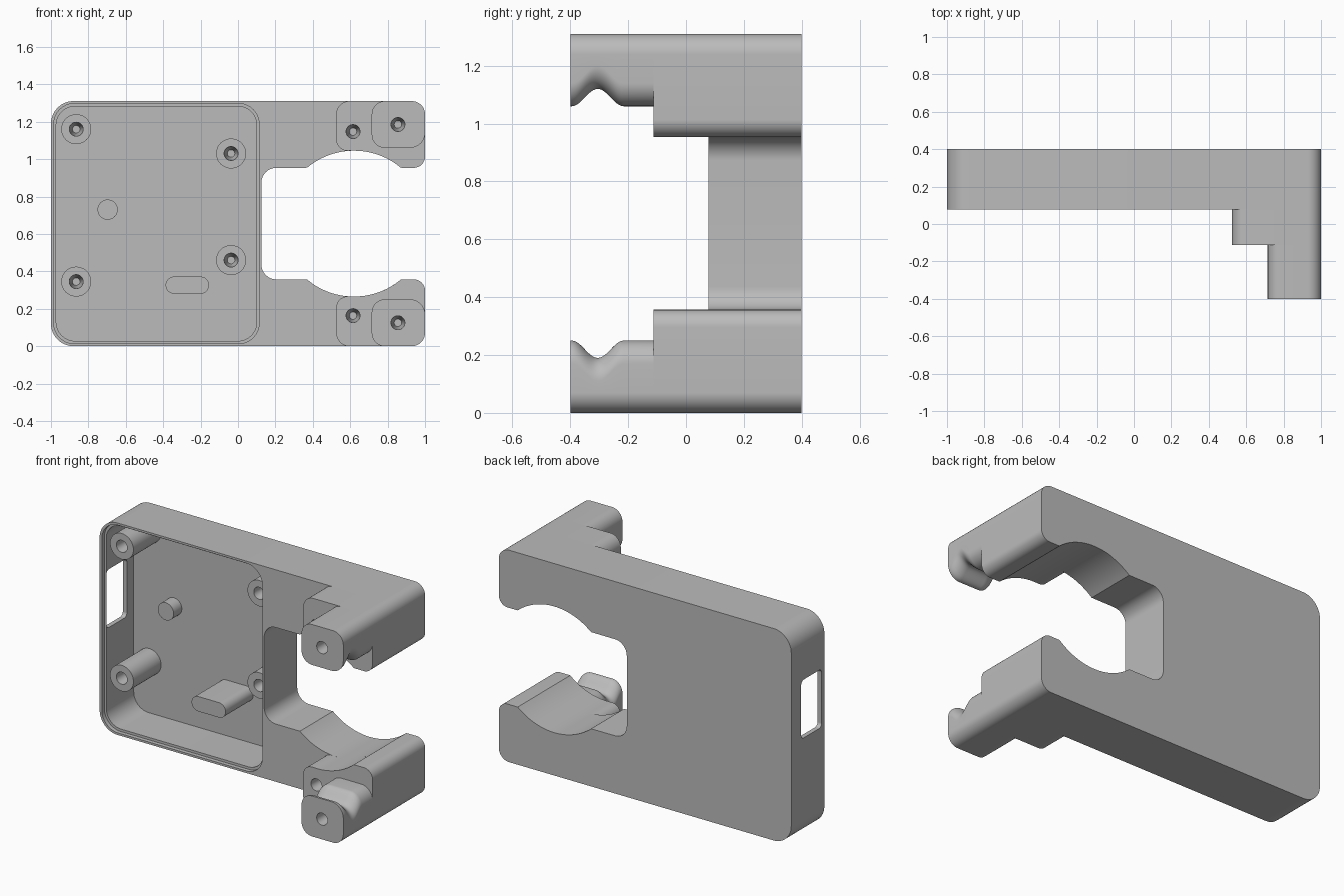
import bpy, bmesh, math
from mathutils import Vector

cube = bpy.data.objects.get("Cube")
if cube:
    bpy.data.objects.remove(cube, do_unlink=True)

HEIGHT = 1.31
FRONT, FLOOR, BACK = 0.077, 0.37, 0.4      # body depth planes
STEP_Y, TIP_Y = -0.113, -0.4               # clamp arm step planes

grey = bpy.data.materials.new("plain grey")
grey.use_nodes = True
grey.diffuse_color = (0.5, 0.5, 0.5, 1)
grey.node_tree.nodes["Principled BSDF"].inputs["Base Color"].default_value = (0.5, 0.5, 0.5, 1)


def rounded(corners, n=10):
    """Outline from (x, z, radius) corners, with true arc fillets."""
    pts = []
    for i, (x, z, r) in enumerate(corners):
        p = Vector((x, z))
        if r == 0:
            pts.append(p)
            continue
        u = (Vector(corners[i - 1][:2]) - p).normalized()
        v = (Vector(corners[(i + 1) % len(corners)][:2]) - p).normalized()
        half = u.angle(v) / 2
        c = p + (u + v).normalized() * (r / math.sin(half))
        d0, d1 = p + u * (r / math.tan(half)) - c, p + v * (r / math.tan(half)) - c
        pts += [c + d0.lerp(d1, k / n).normalized() * r for k in range(n + 1)]
    return pts


def box(x0, x1, z0, z1, r):
    return rounded([(x0, z0, r), (x1, z0, r), (x1, z1, r), (x0, z1, r)])


def disc(x, z, r, n=40):
    return [Vector((x + r * math.cos(math.tau * k / n), z + r * math.sin(math.tau * k / n)))
            for k in range(n)]


def flip(pts):
    return [Vector((p.x, HEIGHT - p.y)) for p in pts]


def loft(name, sections):
    """Solid through outlines given as (y, points in x and z)."""
    bm = bmesh.new()
    rings = [[bm.verts.new((p.x, y, p.y)) for p in pts] for y, pts in sections]
    for a, b in zip(rings, rings[1:]):
        for i in range(len(a)):
            j = (i + 1) % len(a)
            bm.faces.new((a[i], a[j], b[j], b[i]))
    bm.faces.new(rings[0])
    bm.faces.new(rings[-1])
    bmesh.ops.recalc_face_normals(bm, faces=bm.faces)
    mesh = bpy.data.meshes.new(name)
    bm.to_mesh(mesh)
    bm.free()
    mesh.materials.append(grey)
    ob = bpy.data.objects.new(name, mesh)
    bpy.context.collection.objects.link(ob)
    return ob


def prism(name, pts, y0, y1):
    return loft(name, [(y0, pts), (y1, pts)])


def activate(ob):
    bpy.ops.object.select_all(action='DESELECT')
    ob.select_set(True)
    bpy.context.view_layer.objects.active = ob


def cut(ob, cutter):
    cutter.hide_render = True
    mod = ob.modifiers.new("cut", 'BOOLEAN')
    mod.operation, mod.solver, mod.object = 'DIFFERENCE', 'EXACT', cutter
    activate(ob)
    bpy.ops.object.modifier_apply(modifier=mod.name)
    bpy.data.objects.remove(cutter, do_unlink=True)


def screw_hole(ob, x, z, y, depth):
    cut(ob, loft("hole_cutter", [(y - 0.02, disc(x, z, 0.038)), (y + 0.03, disc(x, z, 0.036)),
                                 (y + depth, disc(x, z, 0.02))]))


def grip_arc(start, end, n=28):
    """Round bite in the lower jaw, by angle in degrees."""
    return [(0.62 + 0.39 * math.cos(a), 0.655 + 0.39 * math.sin(a), 0)
            for a in (math.radians(start + (end - start) * k / n) for k in range(n + 1))]


parts = []

# Body plate with the open jaw on its left side
half = [(-1, 0, 0.12), (1, 0, 0.07), (1, 0.357, 0.06)] + grip_arc(-50, -130) + [(0.125, 0.357, 0.08)]
outline = half + [(x, HEIGHT - z, r) for x, z, r in reversed(half)]
body = prism("body", rounded(outline), FRONT, BACK)
parts.append(body)

# Stepped lid seat and main cavity
cut(body, prism("lip_cutter", box(-0.985, 0.113, 0.013, HEIGHT - 0.013, 0.11), 0, FRONT + 0.025))
cut(body, prism("cavity_cutter", box(-0.972, 0.1, 0.028, HEIGHT - 0.028, 0.1), 0, FLOOR))

# Port through the right wall
port = prism("port_cutter", box(-0.1, 0.1, -0.18, 0.18, 0.025), -0.085, 0.085)
port.rotation_euler.z = math.pi / 2
port.location = (-1, 0.203, 0.8)
bpy.context.view_layer.update()
cut(body, port)

# Board standoffs: tall pair on the right, short pair near the jaw
for name, x, z, y in [("upper_tall", -0.865, 1.16, 0.1), ("lower_tall", -0.865, 0.345, 0.1),
                      ("upper_short", -0.037, 1.03, 0.26), ("lower_short", -0.037, 0.46, 0.26)]:
    post = prism(name + "_standoff", disc(x, z, 0.08), y, FLOOR + 0.01)
    screw_hole(post, x, z, y, min(0.22, FLOOR - y - 0.01))
    parts.append(post)

# Locating pin and slot-shaped support
parts.append(prism("locating_pin", disc(-0.697, 0.73, 0.054), 0.29, FLOOR + 0.01))
parts.append(prism("slot_support", box(-0.387, -0.155, 0.28, 0.372, 0.0455), 0.1, FLOOR + 0.01))

# Clamp arms: stepped block, then a tip with a smooth pin groove
step = rounded([(0.525, 0, 0.07), (1, 0, 0.07), (1, 0.357, 0.06)]
               + grip_arc(-50, -92) + [(0.525, 0.266, 0.06)])


def tip_section(y):
    d = max(-1, min(1, (y + 0.305) / 0.09))
    top = 0.25 - 0.06 * math.cos(d * math.pi / 2) ** 2
    return rounded([(0.715, 0, 0.07), (1, 0, 0.07), (1, top, 0.08), (0.715, top, 0.07)])


ys = [TIP_Y] + [-0.395 + 0.18 * k / 24 for k in range(25)] + [STEP_Y]
for side, place in (("lower", lambda p: p), ("upper", flip)):
    arm = prism(side + "_arm_step", place(step), STEP_Y, FRONT)
    tip = loft(side + "_arm_tip", [(y, place(tip_section(y))) for y in ys])
    for ob, x, z, y, depth in ((arm, 0.615, 0.163, STEP_Y, 0.17), (tip, 0.855, 0.125, TIP_Y, 0.22)):
        screw_hole(ob, x, place([Vector((x, z))])[0].y, y, depth)
    parts += [arm, tip]

for ob in parts:
    activate(ob)
    bpy.ops.object.shade_smooth_by_angle(angle=math.radians(30))
